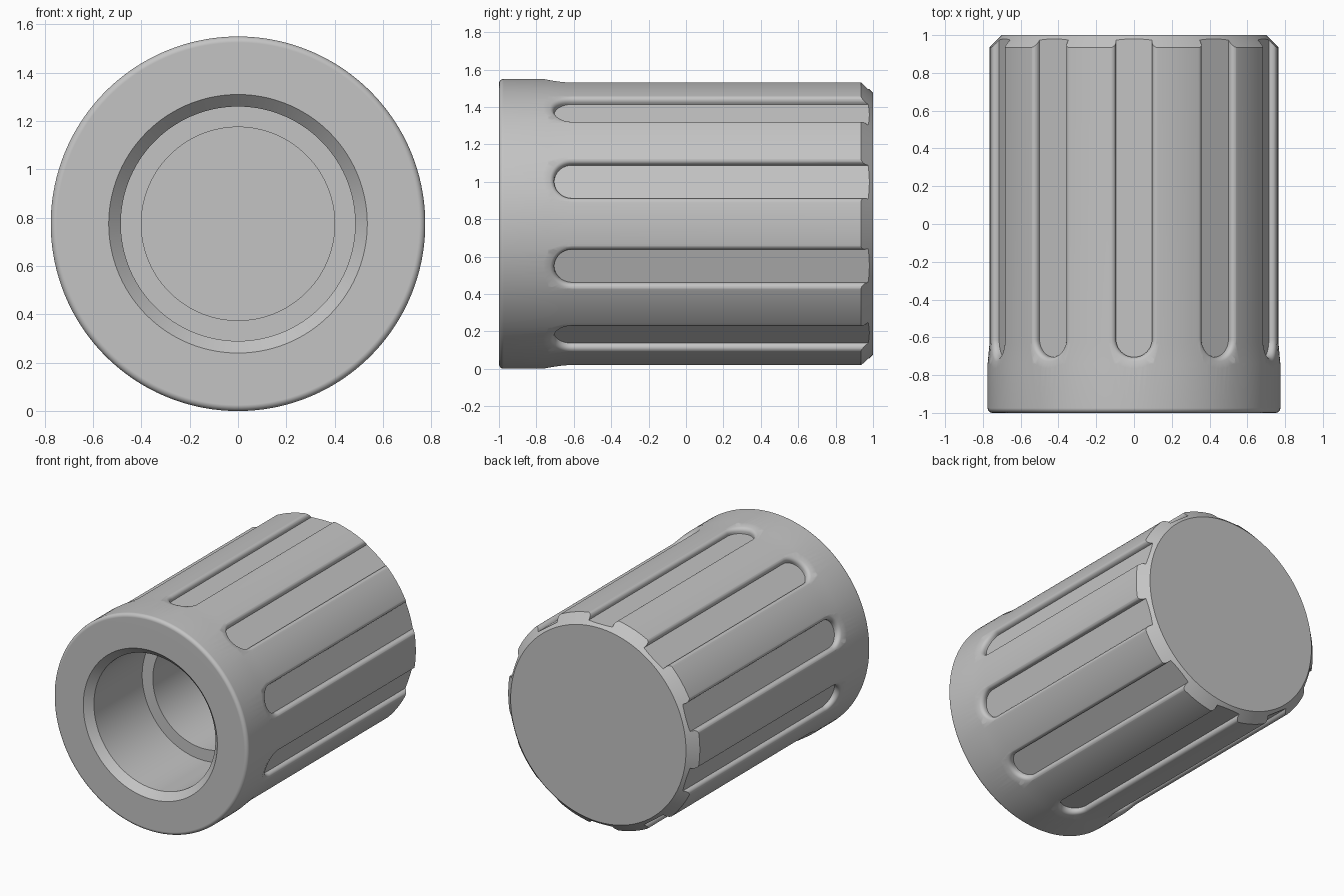
import bpy, bmesh, math
from mathutils import Matrix, Vector

cube = bpy.data.objects.get("Cube")
if cube:
    bpy.data.objects.remove(cube, do_unlink=True)

R = 0.775          # collar radius, also the height of the axis
GRIP = 0.765       # radius of the grooved grip
FLOOR = 0.72       # distance of the groove floors from the axis
FILLET = 0.03
HALF = 0.095       # half width of a groove
GROOVES = 10
AXIS = Vector((0, 0, R))

grey = bpy.data.materials.new("plain_grey")
grey.use_nodes = True
colour = (0.55, 0.55, 0.55, 1)
grey.diffuse_color = colour
grey.node_tree.nodes["Principled BSDF"].inputs["Base Color"].default_value = colour


def make_object(name, bm):
    bmesh.ops.recalc_face_normals(bm, faces=bm.faces)
    mesh = bpy.data.meshes.new(name)
    bm.to_mesh(mesh)
    bm.free()
    obj = bpy.data.objects.new(name, mesh)
    bpy.context.collection.objects.link(obj)
    mesh.materials.append(grey)
    return obj


def loft(bm, rings):
    """Skin closed rings of points and cap both ends."""
    loops = [[bm.verts.new(p) for p in ring] for ring in rings]
    for a, b in zip(loops, loops[1:]):
        for i in range(len(a)):
            j = (i + 1) % len(a)
            bm.faces.new((a[i], a[j], b[j], b[i]))
    bm.faces.new(loops[0][::-1])
    bm.faces.new(loops[-1])


def circle(radius, y, n=160):
    steps = [2 * math.pi * (i + 0.5) / n for i in range(n)]
    return [AXIS + Vector((radius * math.cos(t), y, radius * math.sin(t))) for t in steps]


# Turned body: stepped bore, rounded front rim, collar, grip, chamfered back
rim = [(R - 0.025 * (1 - math.sin(a)), -1 + 0.025 * (1 - math.cos(a)))
       for a in (math.radians(d) for d in range(0, 91, 15))]
profile = [(0.4, 0.7), (0.4, -0.4), (0.485, -0.4), (0.485, -0.95), (0.535, -1)]
profile += rim + [(R, -0.74), (GRIP, -0.63), (GRIP, 0.935), (0.7, 1)]
bm = bmesh.new()
loft(bm, [circle(r, y) for r, y in profile])
body = make_object("ribbed_cap", bm)


# Groove cutter: round-ended slot whose walls flare out into a fillet
def slot(offset, height, curved=True):
    r = HALF + offset
    arc = [math.pi * i / 24 for i in range(25)]
    outline = [(r, 1.2)] + [(r * math.cos(a), -0.61 - r * math.sin(a)) for a in arc] + [(-r, 1.2)]
    sag = lambda x: GRIP - math.sqrt(GRIP ** 2 - x * x) if curved else 0
    return [Vector((x, y, height - sag(x))) for x, y in outline]


rings = [slot(0, FLOOR, False)]
for d in (0, 15, 30, 45, 60, 75):
    a = math.radians(d)
    rings.append(slot(FILLET * (1 - math.cos(a)), GRIP - FILLET + FILLET * math.sin(a)))
flare = FILLET * (1 - math.cos(a)) + 0.05 * math.sin(a)
rings.append(slot(flare, GRIP + 0.05 * math.cos(a)))
rings.append(slot(flare, GRIP + 0.1, False))
bm = bmesh.new()
for k in range(GROOVES):
    turn = Matrix.Translation(AXIS) @ Matrix.Rotation(2 * math.pi * k / GROOVES, 4, "Y")
    loft(bm, [[turn @ p for p in ring] for ring in rings])
cutter = make_object("groove_cutter", bm)
cutter.hide_render = True

# Cut the grooves, then shade
cut = body.modifiers.new("grooves", "BOOLEAN")
cut.operation = "DIFFERENCE"
cut.solver = "EXACT"
cut.object = cutter
bpy.ops.object.select_all(action="DESELECT")
body.select_set(True)
bpy.context.view_layer.objects.active = body
bpy.ops.object.modifier_apply(modifier=cut.name)
bpy.data.objects.remove(cutter, do_unlink=True)
bpy.ops.object.shade_smooth_by_angle(angle=math.radians(30))
normals = body.modifiers.new("even_shading", "WEIGHTED_NORMAL")
normals.keep_sharp = True
